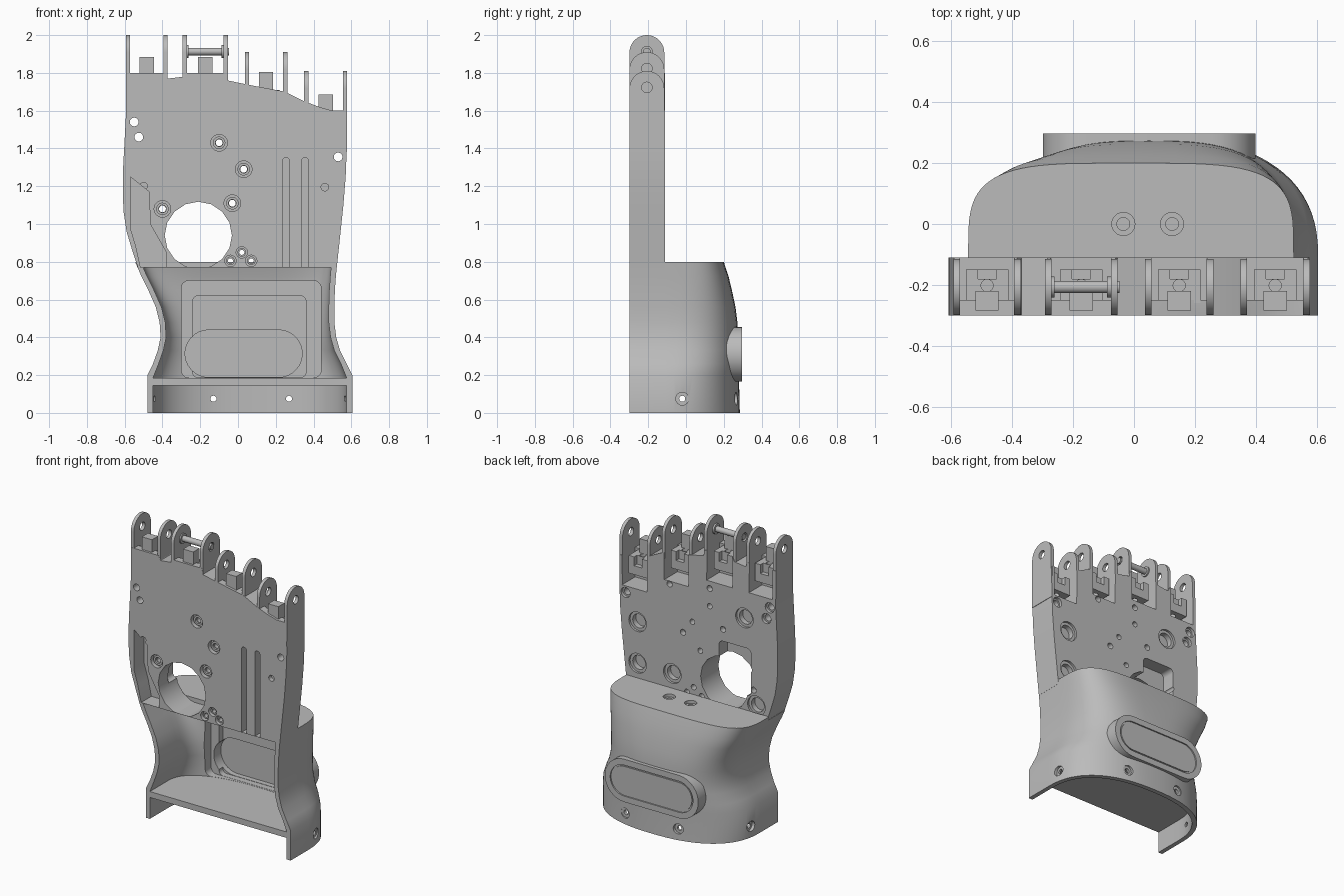
import bpy
import bmesh
from math import pi, cos, sin

if "Cube" in bpy.data.objects:
    bpy.data.objects.remove(bpy.data.objects["Cube"])

grey = bpy.data.materials.new("plain grey")
grey.use_nodes = True
grey.diffuse_color = (0.5, 0.5, 0.5, 1)
grey.node_tree.nodes["Principled BSDF"].inputs["Base Color"].default_value = (0.5, 0.5, 0.5, 1)
FRONT, BACK = -0.3, -0.11


def loft(name, rings):
    """Closed solid through rings of equal point count."""
    bm = bmesh.new()
    loops = [[bm.verts.new(p) for p in ring] for ring in rings]
    n = len(loops[0])
    for a, b in zip(loops, loops[1:]):
        for i in range(n):
            j = (i + 1) % n
            bm.faces.new((a[i], a[j], b[j], b[i]))
    bm.faces.new(loops[0])
    bm.faces.new(loops[-1])
    bmesh.ops.recalc_face_normals(bm, faces=bm.faces)
    mesh = bpy.data.meshes.new(name)
    bm.to_mesh(mesh)
    bm.free()
    mesh.materials.append(grey)
    obj = bpy.data.objects.new(name, mesh)
    bpy.context.collection.objects.link(obj)
    return obj


def prism(name, pts, lo, hi, axis="y"):
    """Extrude a 2D outline along an axis."""
    place = {"x": lambda u, v, t: (t, u, v),
             "y": lambda u, v, t: (u, t, v),
             "z": lambda u, v, t: (u, v, t)}[axis]
    return loft(name, [[place(u, v, t) for u, v in pts] for t in (lo, hi)])


def arc(u, v, r, start=0, end=2 * pi, n=24, closed=True):
    k = n if closed else n - 1
    return [(u + r * cos(start + (end - start) * i / k),
             v + r * sin(start + (end - start) * i / k)) for i in range(n)]


def rect(u0, u1, v0, v1):
    return [(u0, v0), (u1, v0), (u1, v1), (u0, v1)]


def rounded(u0, u1, v0, v1, r):
    pts = []
    for k, (u, v) in enumerate([(u1 - r, v1 - r), (u0 + r, v1 - r),
                                (u0 + r, v0 + r), (u1 - r, v0 + r)]):
        pts += arc(u, v, r, k * pi / 2, (k + 1) * pi / 2, 8, False)
    return pts


def stadium(u0, u1, v, r):
    return (arc(u1 - r, v, r, -pi / 2, pi / 2, 16, False)
            + arc(u0 + r, v, r, pi / 2, 3 * pi / 2, 16, False))


def cut(target, pts, lo, hi, axis="y"):
    carve(target, prism("cutter", pts, lo, hi, axis))


def carve(target, cutter):
    mod = target.modifiers.new("cut", "BOOLEAN")
    mod.operation = "DIFFERENCE"
    mod.solver = "EXACT"
    mod.object = cutter
    bpy.context.view_layer.objects.active = target
    bpy.ops.object.modifier_apply(modifier=mod.name)
    bpy.data.objects.remove(cutter)


# Wrist housing sections: height, -x edge, +x edge, back depth, squareness
SECTIONS = [(0, -.48, .605, .285, 2.4), (.2, -.48, .605, .28, 2.4),
            (.26, -.45, .575, .28, 2.6), (.33, -.425, .54, .278, 2.7),
            (.4, -.41, .52, .277, 2.8), (.48, -.415, .51, .272, 3),
            (.56, -.435, .51, .262, 3.2), (.65, -.475, .513, .243, 3.5),
            (.72, -.51, .518, .226, 3.8), (.8, -.545, .525, .2, 4)]


def section(z, side=0.0, back=0.0, front=FRONT):
    for a, b in zip(SECTIONS, SECTIONS[1:]):
        if a[0] <= z <= b[0]:
            t = (z - a[0]) / (b[0] - a[0])
            _, x0, x1, yb, n = [p + (q - p) * t for p, q in zip(a, b)]
            break
    x0, x1, yb = x0 + side, x1 - side, yb - back
    xc, w = (x0 + x1) / 2, (x1 - x0) / 2
    ring = [(x1, front, z)]
    for i in range(41):
        c, s = cos(pi * i / 40), abs(sin(pi * i / 40))
        ring.append((xc + w * (1 if c > 0 else -1) * abs(c) ** (2 / n),
                     BACK + (yb - BACK) * s ** (2 / n), z))
    return ring + [(x0, front, z)]


housing = loft("wrist_housing", [section(s[0]) for s in SECTIONS])
cut(housing, rect(-.8, .8, .77, .9), -.5, BACK)
levels = [.185, .26, .33, .4, .48, .56, .65, .72, .769]
carve(housing, loft("cutter", [section(z, .03, .15, -.4) for z in levels]))
foot = [(x, y, -.05) for x, y, z in section(0, .03, .03, -.4)]
carve(housing, loft("cutter", [foot, section(.145, .03, .03, -.4)]))
# Stepped pockets in the back of the cavity
cut(housing, rounded(-.3, .44, .186, .7, .04), -.1, .14)
cut(housing, rounded(-.24, .36, .187, .62, .03), -.1, .18)
cut(housing, stadium(-.28, .34, .314, .125), -.1, .22)
# Countersunk holes on the housing top
for x in (-.035, .125):
    cut(housing, arc(x, 0, .038), .78, .85, "z")
    cut(housing, arc(x, 0, .021), .7, .85, "z")
# Wrist screw holes
for x in (-.13, .27):
    cut(housing, arc(x, .075, .034), .255, .4)
    cut(housing, arc(x, .075, .016), .1, .4)
for lo, hi in ((-.7, -.457), (.583, .7)):
    cut(housing, arc(-.02, .075, .034), lo, hi, "x")
cut(housing, arc(-.02, .075, .016), -.8, .8, "x")

# Raised oval pad on the back of the wrist
pad = prism("back_pad", stadium(-.3, .4, .31, .145), .215, .297)
cut(pad, stadium(-.26, .36, .31, .105), .288, .4)
prism("pad_inlay", stadium(-.25, .35, .31, .095), .28, .294)

# Palm plate
left_edge = [(-.53, .77), (-.56, .86), (-.59, .96), (-.605, 1.06), (-.61, 1.15),
             (-.608, 1.3), (-.6, 1.45), (-.592, 1.6), (-.592, 1.8)]
top_edge = [(-.385, 1.8), (-.37, 1.77), (-.285, 1.78), (-.275, 1.8), (-.06, 1.8),
            (-.055, 1.76), (.04, 1.74), (.25, 1.7), (.35, 1.65), (.43, 1.62), (.5, 1.6)]
right_edge = [(.572, 1.6), (.576, 1.4), (.57, 1.25), (.558, 1.1), (.54, .93), (.523, .77)]
palm = prism("palm_plate", left_edge + top_edge + right_edge, FRONT, BACK)

# Large opening with its rear pocket
cut(palm, arc(-.21, .94, .178, n=16), -.5, .1)
cut(palm, rounded(-.41, -.17, .9, 1.22, .03), -.2, .1)
# Side recess near the thumb
cut(palm, [(-.57, 1.25), (-.47, 1.17), (-.465, 1.0), (-.38, .85), (-.38, .7),
           (-.5, .7), (-.54, .88), (-.57, .98)], -.5, -.19)
# Tendon slots
for x in (.255, .355):
    cut(palm, rounded(x - .018, x + .018, .7, 1.35, .015), -.5, -.24)
# Counterbored screws
for x, z, r in ((-.1, 1.43, .044), (.03, 1.29, .044), (-.03, 1.11, .044), (-.4, 1.08, .044),
                (.02, .85, .03), (-.04, .805, .03), (.07, .805, .03)):
    cut(palm, arc(x, z, r), -.5, -.27)
    cut(palm, arc(x, z, .018), -.5, .1)
    ring = prism("screw_collar", arc(x, z, r * .75), -.275, -.262)
    ring.location.y = -.01
    cut(ring, arc(x, z, r * .45), -.5, .1)
# Plain through holes and blind holes
for x, z in ((-.55, 1.54), (-.525, 1.46), (.53, 1.355)):
    cut(palm, arc(x, z, .023), -.5, .1)
    cut(palm, arc(x, z, .034), -.13, .1)
for x, z in ((.46, 1.195), (-.5, 1.2)):
    cut(palm, arc(x, z, .02), -.5, -.27)
for x, z in ((-.1, 1.55), (.1, 1.2), (.2, 1.5), (-.43, .95), (-.2, 1.3)):
    cut(palm, arc(x, z, .02), -.15, .1)
# Round magnet seats on the back
for x, z in ((.44, 1.18), (.44, .9), (.18, .9), (-.36, 1.42), (-.45, .85)):
    cut(palm, arc(x, z, .066), -.125, .1)
    cut(palm, arc(x, z, .047), -.16, .1)

# Finger forks: outer and inner prong position, prong top, palm shoulder
FINGERS = [(-.582, -.383, 2.0, 1.8), (-.282, -.065, 2.0, 1.8),
           (.047, .25, 1.91, 1.72), (.361, .567, 1.81, 1.6)]
MID = -.207
for x0, x1, top, shoulder in FINGERS:
    c = (x0 + x1) / 2
    cut(palm, rect(x0 + .01, x1 - .01, shoulder - .2, 2.1), -.25, .1)
    for x in (x0, x1):
        profile = ([(FRONT + .001, shoulder - .22)]
                   + [(BACK - .003, shoulder - .22)]
                   + arc(MID, top - .092, .092, 0, pi, 20, False))
        prong = prism("finger_prong", profile, x - .011, x + .011, "x")
        cut(prong, arc(MID, top - .087, .028), -1, 1, "x")
        for z in (top - .087,):
            for s in (-1, 1):
                if x0 < x * s * s < x1:
                    break
    # Stop tab and hook block between the prongs
    prism("stop_tab", rect(c - .038, c + .038, shoulder - .15, shoulder + .085), -.285, -.22)
    hook = prism("hook_block", rect(c - .07, c + .07, shoulder - .13, shoulder - .01), -.26, -.15)
    cut(hook, arc(c, MID + .005, .02), 1, 2.1, "z")
    cut(hook, rect(c - .03, c + .03, shoulder - .07, shoulder + .1), -.18, 0)

# Hinge pin through the second finger
prism("hinge_pin", arc(MID, 1.913, .02), -.29, -.048, "x")
for x in (-.268, -.082):
    prism("pin_collar", arc(MID, 1.913, .034), x - .006, x + .006, "x")

# Smooth curves, keep edges sharp
bpy.ops.object.select_all(action="DESELECT")
for obj in bpy.context.collection.objects:
    if obj.type == "MESH":
        obj.select_set(True)
        bpy.context.view_layer.objects.active = obj
bpy.ops.object.shade_smooth_by_angle(angle=pi / 6)
